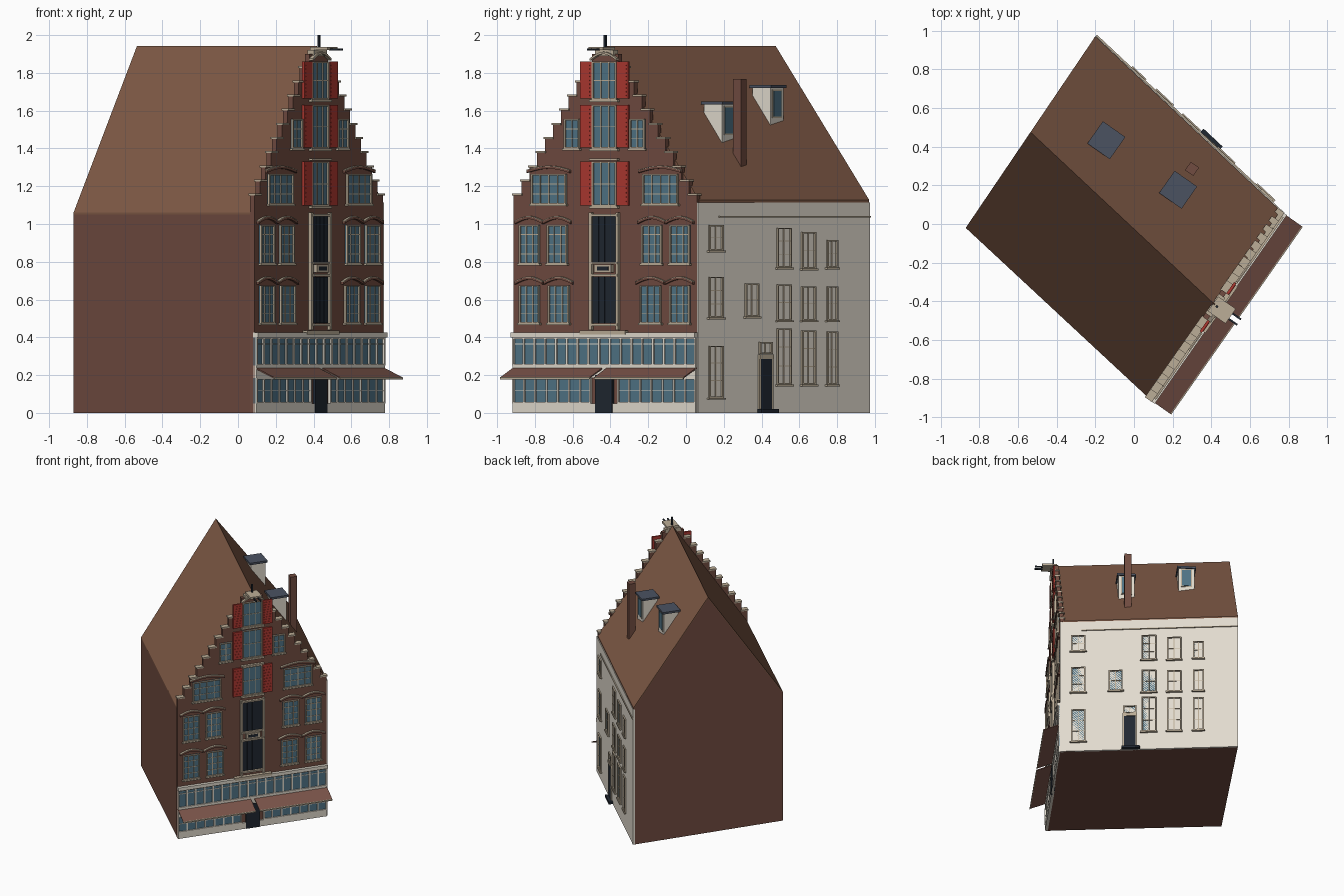
import bpy, bmesh, math
from mathutils import Vector as V

if "Cube" in bpy.data.objects:
    bpy.data.objects.remove(bpy.data.objects["Cube"])

COL = {"brick": (.165, .072, .052), "roof": (.21, .1, .06), "cream": (.76, .71, .62),
       "stone": (.5, .42, .31), "glass": (.08, .175, .24), "dark": (.014, .02, .03),
       "red": (.42, .04, .03), "slate": (.07, .085, .12), "awning": (.2, .09, .068)}
MATS = {}
for k, c in COL.items():
    MATS[k] = bpy.data.materials.new(k)
    MATS[k].diffuse_color = (*c, 1)

# plan corners: A-B street gable, C-D rear
A, B, C, D = V((.09, -.91, 0)), V((.77, .06, 0)), V((-.2, .97, 0)), V((-.87, -.02, 0))
parts = {}


def solid(part, mat, ring1, ring2):
    """Closed solid between two matching rings of points."""
    bm = parts.setdefault((part, mat), bmesh.new())
    r1 = [bm.verts.new(p) for p in ring1]
    r2 = [bm.verts.new(p) for p in ring2]
    n = len(r1)
    fs = [bm.faces.new(r1), bm.faces.new(r2[::-1])]
    fs += [bm.faces.new((r1[i], r2[i], r2[(i + 1) % n], r1[(i + 1) % n])) for i in range(n)]
    bmesh.ops.recalc_face_normals(bm, faces=fs)


class Wall:
    """Wall plane addressed by world y, outward depth d and height z."""

    def __init__(self, p, q):
        self.p, self.u = p, (q - p).normalized()
        self.n = V((self.u.y, -self.u.x, 0))

    def at(self, y, d, z):
        return self.p + self.u * ((y - self.p.y) / self.u.y) + self.n * d + V((0, 0, z))

    def slab(self, part, mat, pts, d1, d2):
        solid(part, mat, [self.at(y, d1, z) for y, z in pts], [self.at(y, d2, z) for y, z in pts])

    def box(self, part, mat, y1, y2, z1, z2, d1, d2):
        self.slab(part, mat, [(y1, z1), (y2, z1), (y2, z2), (y1, z2)], d1, d2)

    def sweep(self, part, mat, prof, y1, y2):
        solid(part, mat, [self.at(y1, d, z) for d, z in prof], [self.at(y2, d, z) for d, z in prof])

    def window(self, part, y1, y2, z1, z2, cols, rows, f=.007, frame="stone"):
        self.box(part + "_glass", "glass", y1, y2, z1, z2, -.01, .004)
        for a, b in ((y1, y1 + f), (y2 - f, y2)):
            self.box(part + "_frames", frame, a, b, z1, z2, 0, .014)
        for a, b in ((z1, z1 + f), (z2 - f, z2)):
            self.box(part + "_frames", frame, y1 + f, y2 - f, a, b, 0, .014)
        t = .0022
        for i in range(1, cols):
            y = y1 + (y2 - y1) * i / cols
            self.box(part + "_frames", frame, y - t, y + t, z1 + f, z2 - f, 0, .009)
        for i in range(1, rows):
            z = z1 + (z2 - z1) * i / rows
            self.box(part + "_frames", frame, y1 + f, y2 - f, z - t, z + t, 0, .008)

    def arch(self, part, mat, y1, y2, z, rise, t, d):
        def arc(a, b, h, o):
            return [(a + (b - a) * i / 10, z + o + h * math.sin(math.pi * i / 10)) for i in range(11)]
        self.slab(part, mat, arc(y1, y2, rise, t) + arc(y1, y2, rise, 0)[::-1], 0, d)


F, S = Wall(A, B), Wall(B, C)
CY = -.427


def both(y1, y2):
    return ((y1, y2), (2 * CY - y2, 2 * CY - y1))


# main body: five-sided prism, with thin roof slabs
def section(l, r, dz=0):
    up = lambda p, z: p + V((0, 0, z + dz))
    return [up(l, 0), up(r, 0), up(r, 1.115), up((l + r) / 2, 1.93), up(l, 1.05)]


sh = -F.n * .015
front, back = section(A + sh, B + sh), section(D, C)
solid("house_body", "brick", front, back)
for i, j in ((2, 3), (3, 4)):
    lift = V((0, 0, .012))
    solid("roof", "roof", [front[i], front[j], front[j] + lift, front[i] + lift],
          [back[i], back[j], back[j] + lift, back[i] + lift])
S.box("side_wall", "cream", .06, .97, 0, 1.115, -.01, .004)
S.box("side_gutter", "stone", .17, .97, 1.035, 1.042, 0, .012)

# stepped street gable with stone caps
N, Z0, Z1, W0, W1 = 10, 1.15, 1.9, .485, .07
right = [(CY + W0, 0)]
for i in range(N):
    w, w2 = [W0 + (W1 - W0) * k / N for k in (i, i + 1)]
    z = Z0 + (Z1 - Z0) * i / N
    right += [(CY + w, z), (CY + w2, z)]
    for a, b in both(CY + w2 - .004, CY + w + .004):
        F.box("step_caps", "stone", a, b, z, z + .011, -.036, .008)
right.append((CY + W1, Z1))
F.slab("stepped_gable", "brick", right + [(2 * CY - y, z) for y, z in right[::-1]], -.03, 0)

# gable crown: arch, cap slab, hoist beam and pole
F.arch("crown_arch", "stone", CY - .07, CY + .07, 1.865, .035, .012, .022)
F.box("crown_block", "stone", CY - .05, CY + .05, 1.89, 1.92, -.03, .01)
F.box("crown_slab", "stone", CY - .038, CY + .038, 1.92, 1.937, -.025, .087)
for s in (-.014, .014):
    F.box("hoist_beam", "dark", CY + s - .004, CY + s + .004, 1.918, 1.928, .08, .14)
F.box("crown_pole", "dark", CY - .005, CY + .005, 1.93, 2, -.006, .006)

# paired windows with segmental arches
for y1, y2, z1, z2, c, r, rise in (
        (-.878, -.772, .475, .675, 3, 4, .025), (-.725, -.615, .475, .675, 3, 4, .025),
        (-.878, -.772, .79, .995, 3, 4, .025), (-.73, -.625, .79, .995, 3, 4, .025),
        (-.815, -.63, 1.105, 1.265, 4, 3, .022), (-.64, -.56, 1.4, 1.555, 2, 3, 0)):
    for a, b in both(y1, y2):
        F.window("gable_window", a, b, z1, z2, c, r)
        F.box("gable_sills", "stone", a - .006, b + .006, z1 - .01, z1, 0, .018)
        if rise:
            F.arch("window_arches", "brick", a - .02, b + .02, z2 + .006, rise, .012, .016)
            F.arch("arch_ledges", "stone", a - .02, b + .02, z2 + .018, rise, .004, .018)

# central loading doors and shuttered windows
for z1, z2 in ((.475, .72), (.8, 1.04)):
    F.box("loading_doors", "dark", CY - .064, CY + .064, z1, z2, -.01, .005)
    for k in (-1, 0, 1):
        F.box("loading_doors", "dark", CY + k * .032 - .002, CY + k * .032 + .002, z1, z2, 0, .009)
for z1, z2 in ((1.095, 1.33), (1.4, 1.63), (1.66, 1.86)):
    F.window("hatch", CY - .064, CY + .064, z1, z2, 3, 2)
    F.box("hatch_sills", "stone", CY - .075, CY + .075, z1 - .014, z1, 0, .02)
    for a, b in both(CY - .127, CY - .066):
        F.box("shutters", "red", a, b, z1 + .004, z2, 0, .014)
        for i in range(1, 10):
            z = z1 + (z2 - z1) * i / 10
            F.box("shutters", "red", a + .008, b - .008, z - .003, z + .003, .01, .017)
for a, b in both(CY - .078, CY - .064):
    F.box("door_jambs", "stone", a, b, .44, 1.06, 0, .018)
for z in (.46, .722, .787, 1.04, 1.335):
    F.box("door_lintels", "stone", CY - .074, CY + .074, z, z + .012, 0, .02)
F.box("stone_plaque", "stone", CY - .045, CY + .045, .742, .785, 0, .025)
F.box("stone_plaque", "dark", CY - .03, CY + .03, .753, .774, .02, .027)

# shopfront
F.box("shop_base", "cream", -.912, .058, 0, .05, -.01, .012)
F.box("shop_band", "cream", -.912, .058, .185, .25, -.01, .012)
F.box("shop_cornice", "cream", -.915, .06, .398, .425, -.01, .025)
F.box("name_board", "stone", CY - .12, CY + .12, .415, .437, 0, .03)
F.window("shop_upper", -.912, .058, .25, .398, 17, 1, .008, "cream")
F.box("shop_upper_frames", "cream", -.91, .056, .362, .367, 0, .009)
for i in range(1, 17):
    y = -.912 + .97 * i / 17
    F.box("shop_upper_frames", "cream", y - .005, y + .005, .25, .398, 0, .012)
for a, b in both(-.912, -.497):
    F.window("shop_lower", a, b, .05, .185, 7, 2, .008, "cream")
    for i in range(1, 7):
        y = a + (b - a) * i / 7
        F.box("shop_lower_frames", "cream", y - .004, y + .004, .05, .185, 0, .011)
F.box("shop_door", "dark", CY - .045, CY + .045, 0, .2, -.01, .016)
for a, b in both(-.912, CY - .012):
    F.sweep("awnings", "awning", [(0, .242), (.125, .188), (.125, .182), (0, .234)], a, b)
    F.sweep("awning_trim", "stone", [(.121, .19), (.127, .188), (.127, .178), (.121, .18)], a, b)

# side wall windows: column y range, then height ranges
for y1, y2, spans in ((.115, .19, ((.08, .355), (.505, .72), (.86, .995))),
                      (.308, .38, ((.51, .685),)),
                      (.476, .552, ((.15, .447), (.49, .68), (.77, .98))),
                      (.607, .68, ((.15, .436), (.49, .67), (.765, .957))),
                      (.74, .796, ((.15, .43), (.49, .67), (.77, .915)))):
    for z1, z2 in spans:
        S.window("side_window", y1, y2, z1, z2, 2, 3 if z2 - z1 > .2 else 2)
        S.box("side_sills", "stone", y1 - .006, y2 + .006, z1 - .01, z1, 0, .02)
S.box("side_door", "dark", .386, .446, .02, .285, 0, .012)
for a, b in ((.379, .386), (.446, .453)):
    S.box("side_door_frame", "stone", a, b, .02, .31, 0, .014)
S.box("side_door_frame", "stone", .379, .453, .285, .31, 0, .016)
S.window("side_fanlight", .382, .45, .312, .375, 2, 1)
S.box("side_steps", "dark", .375, .468, 0, .02, 0, .035)


# dormers and chimney, squared to the street gable
def block(part, mat, c, hu, hn, z1, z2, du=0):
    c = V((*c, 0)) + F.u * du
    ring = [c + F.u * a * hu + F.n * b * hn for a, b in ((-1, -1), (1, -1), (1, 1), (-1, 1))]
    solid(part, mat, [p + V((0, 0, z1)) for p in ring], [p + V((0, 0, z2)) for p in ring])


for c, zb, zt in (((-.143, .433), 1.5, 1.735), ((.228, .177), 1.41, 1.648)):
    block("dormer_walls", "cream", c, .058, .06, zb, zt - .014)
    block("dormer_roofs", "slate", c, .07, .071, zt - .016, zt)
    block("dormer_frames", "stone", c, .003, .042, zb + .062, zt - .022, .058)
    block("dormer_glass", "glass", c, .003, .034, zb + .07, zt - .03, .061)
block("chimney", "brick", (.3, .285), .026, .026, 1.28, 1.768)

# turn the gathered meshes into objects
for (name, mat), bm in parts.items():
    me = bpy.data.meshes.new(name)
    bm.to_mesh(me)
    bm.free()
    me.materials.append(MATS[mat])
    bpy.context.collection.objects.link(bpy.data.objects.new(name, me))

for m in bpy.data.materials:
    if m.users and not m.is_grease_pencil:
        m.use_nodes = True
        m.node_tree.nodes["Principled BSDF"].inputs["Base Color"].default_value = m.diffuse_color
